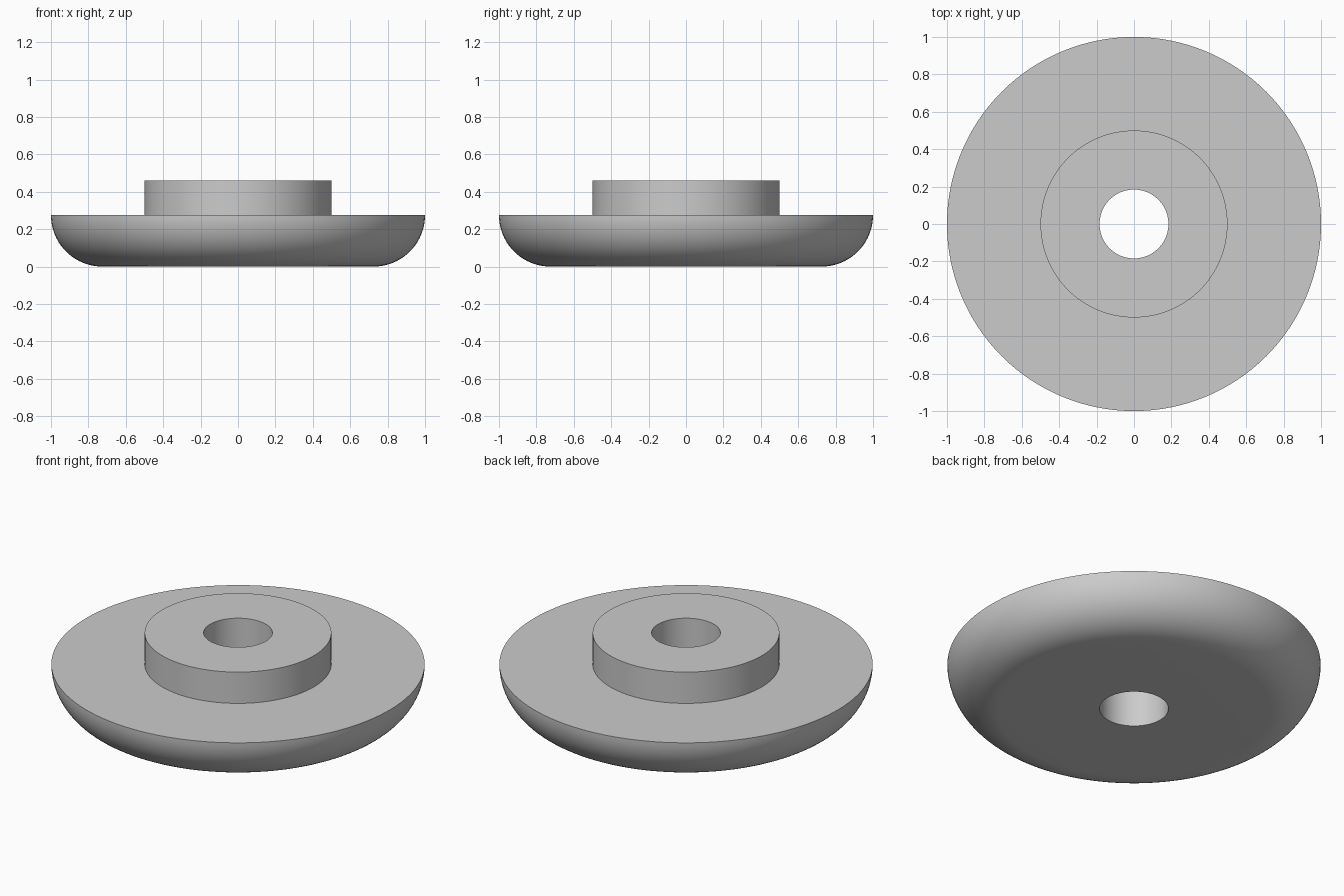
import bpy
import bmesh
import math

BORE, HUB, RIM = 0.184, 0.5, 1.0      # radii
FLANGE_TOP, HUB_TOP = 0.275, 0.46     # heights
SEGMENTS, FILLET_STEPS = 128, 20

default = bpy.data.objects.get("Cube")
if default:
    bpy.data.objects.remove(default, do_unlink=True)


def make_material(name, colour):
    mat = bpy.data.materials.new(name)
    mat.use_nodes = True
    mat.diffuse_color = colour
    mat.node_tree.nodes["Principled BSDF"].inputs["Base Color"].default_value = colour
    return mat


def lathe(name, profile, mat):
    """Revolve a closed (radius, height) profile around z."""
    bm = bmesh.new()
    verts = [bm.verts.new((r, 0, z)) for r, z in profile]
    edges = [bm.edges.new((v, verts[i - 1])) for i, v in enumerate(verts)]
    bmesh.ops.spin(bm, geom=verts + edges, cent=(0, 0, 0), axis=(0, 0, 1),
                   angle=math.tau, steps=SEGMENTS)
    bmesh.ops.remove_doubles(bm, verts=bm.verts[:], dist=1e-4)
    bmesh.ops.recalc_face_normals(bm, faces=bm.faces[:])
    mesh = bpy.data.meshes.new(name)
    bm.to_mesh(mesh)
    bm.free()
    mesh.materials.append(mat)
    obj = bpy.data.objects.new(name, mesh)
    bpy.context.collection.objects.link(obj)
    return obj


# Quarter-round underside of the flange, from the flat base up to the rim
fillet = []
for i in range(FILLET_STEPS + 1):
    a = math.pi / 2 * i / FILLET_STEPS
    fillet.append((RIM - FLANGE_TOP * (1 - math.sin(a)),
                   FLANGE_TOP * (1 - math.cos(a))))

# Bore, rounded flange and raised hub in one solid
profile = [(BORE, 0)] + fillet + [(HUB, FLANGE_TOP), (HUB, HUB_TOP), (BORE, HUB_TOP)]
bushing = lathe("flanged_bushing", profile, make_material("plain grey", (0.6, 0.6, 0.6, 1)))

# Smooth curved walls, crisp rims
bpy.ops.object.select_all(action="DESELECT")
bushing.select_set(True)
bpy.context.view_layer.objects.active = bushing
bpy.ops.object.shade_smooth_by_angle(angle=math.radians(30))
